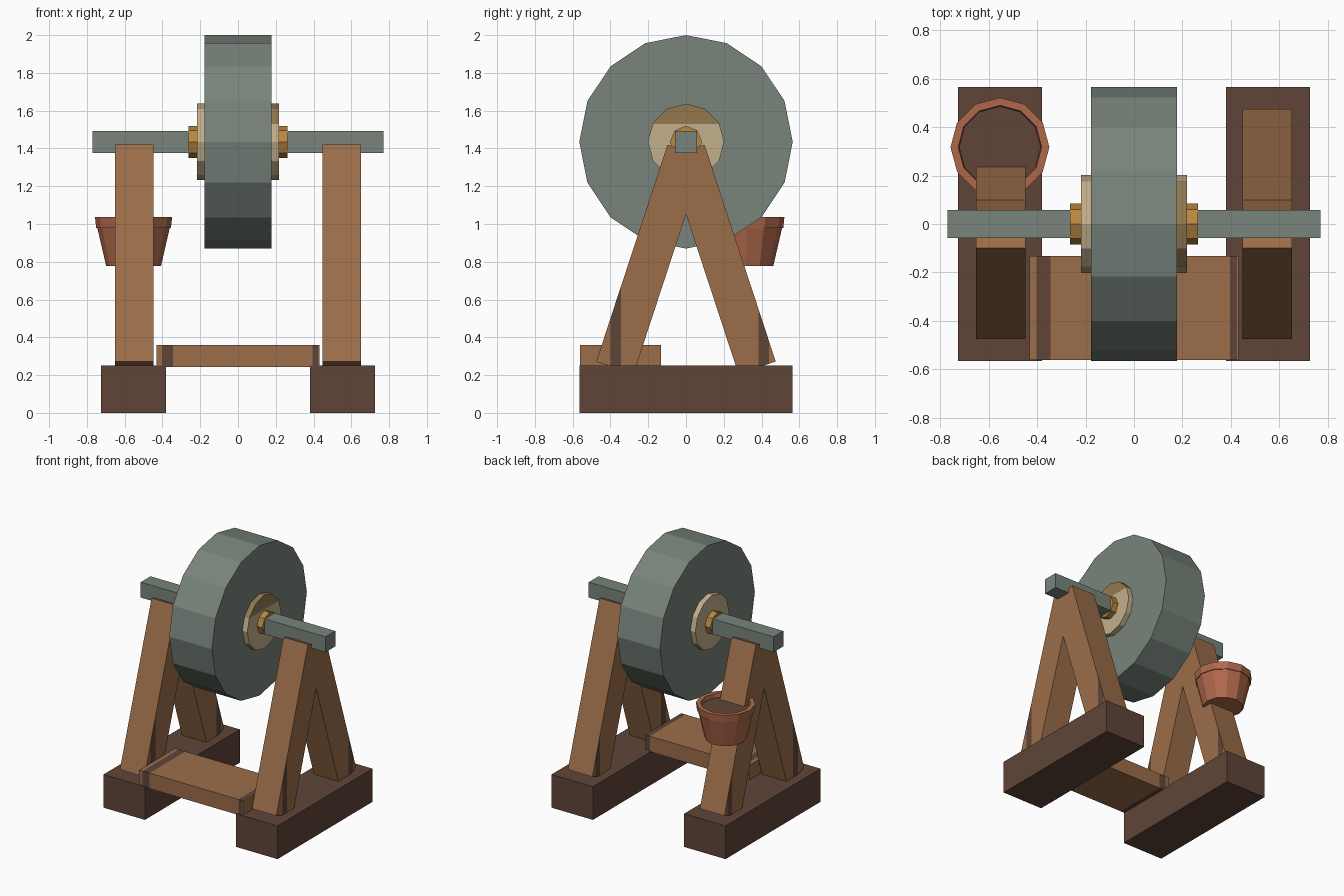
import bpy, bmesh, math
from mathutils import Matrix, Vector

if "Cube" in bpy.data.objects:
    bpy.data.objects.remove(bpy.data.objects["Cube"])


def colour(name, r, g, b):
    lin = lambda c: ((c / 255 + 0.055) / 1.055) ** 2.4 if c > 10 else c / 3295
    m = bpy.data.materials.new(name)
    m.diffuse_color = (lin(r), lin(g), lin(b), 1)
    m.use_nodes = True
    m.node_tree.nodes["Principled BSDF"].inputs["Base Color"].default_value = m.diffuse_color
    return m


STONE = colour("grey stone", 120, 132, 123)
WOOD = colour("warm wood", 156, 109, 73)
DARK = colour("dark wood", 96, 69, 57)
CLAY = colour("terracotta", 176, 105, 74)
CREAM = colour("cream", 196, 176, 140)
TAN = colour("tan", 148, 120, 78)
GOLD = colour("brass", 186, 136, 64)

AXIS_Z = 1.435


def finish(name, bm, *mats):
    bmesh.ops.recalc_face_normals(bm, faces=bm.faces)
    me = bpy.data.meshes.new(name)
    bm.to_mesh(me)
    bm.free()
    for m in mats:
        me.materials.append(m)
    ob = bpy.data.objects.new(name, me)
    bpy.context.collection.objects.link(ob)
    return ob


def box_bm(lo, hi):
    lo, hi = Vector(lo), Vector(hi)
    bm = bmesh.new()
    bmesh.ops.create_cube(bm, size=1, matrix=Matrix.Translation((lo + hi) / 2)
                          @ Matrix.Diagonal((*(hi - lo), 1)))
    return bm


def cut(bm, axis, values):
    n = Vector((0, 0, 0))
    n[axis] = 1
    for v in values:
        bmesh.ops.bisect_plane(bm, geom=bm.verts[:] + bm.edges[:] + bm.faces[:],
                               plane_co=n * v, plane_no=n)


def disc_bm(x0, x1, radius, sides):
    """Polygonal disc around the axle, with a corner at the top."""
    bm = bmesh.new()
    rings = []
    for x in (x0, x1):
        rings.append([bm.verts.new((x, radius * math.sin(a), AXIS_Z + radius * math.cos(a)))
                      for a in (2 * math.pi * i / sides for i in range(sides))])
    for r in rings:
        bm.faces.new(r)
    for i in range(sides):
        j = (i + 1) % sides
        bm.faces.new((rings[0][i], rings[0][j], rings[1][j], rings[1][i]))
    return bm


# Wheel and axle
finish("grinding_wheel", disc_bm(-0.178, 0.178, 0.565, 16), STONE)
finish("axle", box_bm((-0.77, -0.058, AXIS_Z - 0.058), (0.77, 0.058, AXIS_Z + 0.058)), STONE)

for side, s in (("left", -1), ("right", 1)):
    # Hub washer with a tan upper band on its outer face
    bm = disc_bm(s * 0.17, s * 0.218, 0.202, 12)
    cut(bm, 2, [1.53])
    bm.normal_update()
    for f in bm.faces:
        f.material_index = int(s > 0 and f.calc_center_median().z > 1.53)
    finish("hub_washer_" + side, bm, CREAM, TAN)
    finish("hub_nut_" + side, disc_bm(s * 0.2, s * 0.263, 0.085, 8), GOLD)

    # Heavy foot beam
    x0, x1 = sorted((s * 0.38, s * 0.725))
    finish("foot_beam_" + side, box_bm((x0, -0.565, 0), (x1, 0.565, 0.25)), DARK)

    # Leaning legs forming an A frame
    for end, e, band in (("front", -1, (-0.40, -0.345)), ("back", 1, (0.385, 0.44))):
        outer_bottom = Vector((0, e * 0.475, 0.272))
        up = (Vector((0, e * 0.098, 1.42)) - outer_bottom)
        inward = Vector((0, -e * up.z, -abs(up.y))).normalized() * 0.208
        bm = bmesh.new()
        loops = []
        for x in (s * 0.448, s * 0.652):
            v = Vector((x, 0, 0)) + outer_bottom
            loops.append([bm.verts.new(p) for p in (v, v + inward, v + inward + up, v + up)])
            bm.faces.new(loops[-1])
        for i in range(4):
            j = (i + 1) % 4
            bm.faces.new((loops[0][i], loops[0][j], loops[1][j], loops[1][i]))
        # Dark weathered band near the foot
        cut(bm, 1, band)
        cut(bm, 2, [0.68])
        bm.normal_update()
        for f in bm.faces:
            c = f.calc_center_median()
            f.material_index = int(abs(f.normal.x) > 0.9 and band[0] < c.y < band[1]
                                   and c.z < 0.68)
        finish(f"{end}_leg_{side}", bm, WOOD, DARK)

# Cross plank with dark end bands
bm = box_bm((-0.432, -0.56, 0.243), (0.432, -0.133, 0.36))
cut(bm, 0, [-0.402, -0.345, 0.395, 0.425])
bm.normal_update()
for f in bm.faces:
    x = f.calc_center_median().x
    f.material_index = int(-0.402 < x < -0.345 or 0.395 < x < 0.425)
finish("cross_plank", bm, WOOD, DARK)

# Bucket: turned profile (radius, height) with a filled dark interior
profile = [(0.145, 0.777), (0.192, 0.98), (0.198, 0.98), (0.204, 1.036),
           (0.172, 1.036), (0.168, 1.003)]
SIDES = 12
bm = bmesh.new()
rings = [[bm.verts.new((-0.553 + r * math.sin(a), 0.317 + r * math.cos(a), z))
          for a in (2 * math.pi * i / SIDES for i in range(SIDES))] for r, z in profile]
bm.faces.new(rings[0])
for a, b in zip(rings, rings[1:]):
    for i in range(SIDES):
        j = (i + 1) % SIDES
        bm.faces.new((a[i], a[j], b[j], b[i]))
bm.faces.new(rings[-1]).material_index = 1
finish("bucket", bm, CLAY, DARK)
